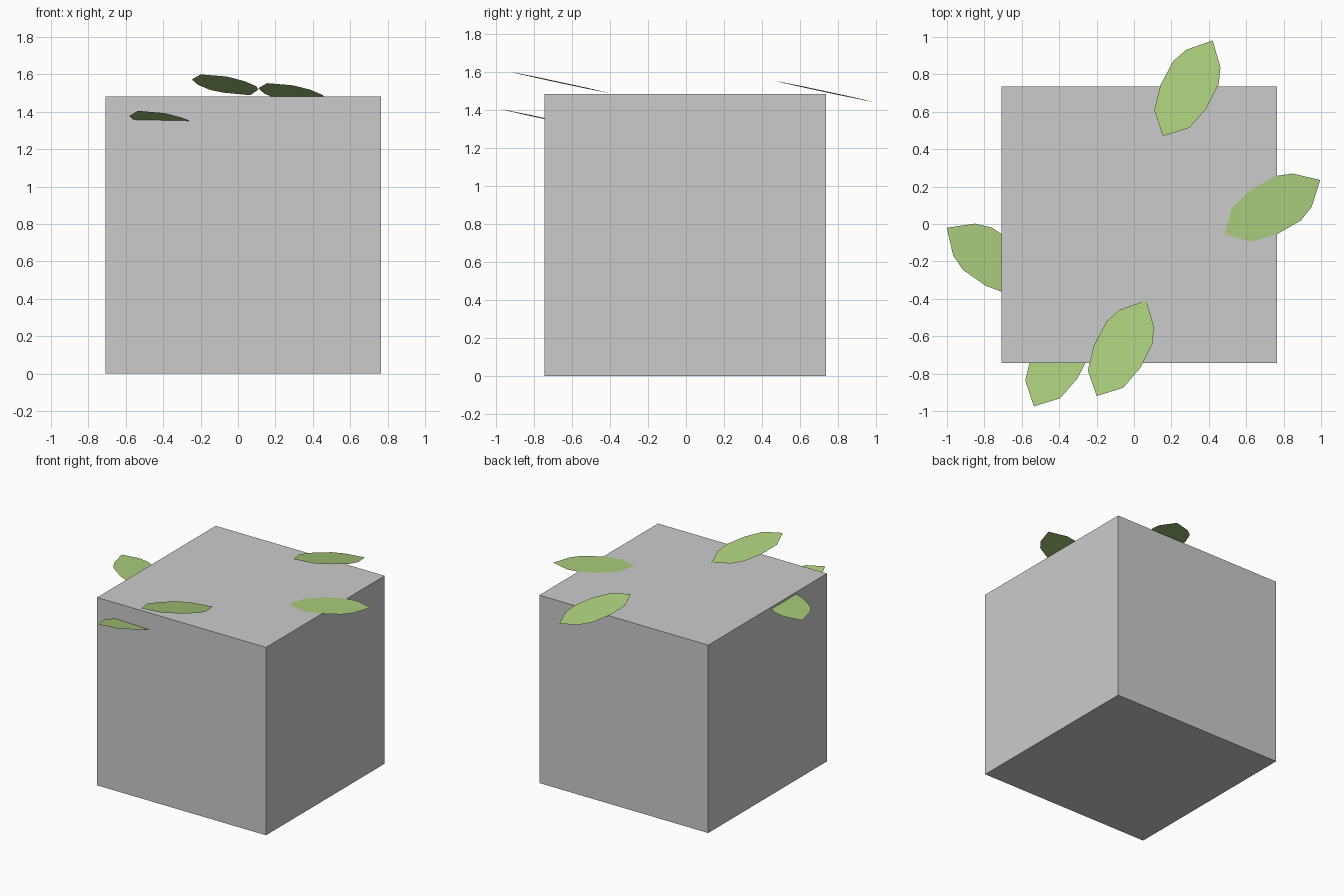
import bpy
import math
from mathutils import Vector, Matrix

if "Cube" in bpy.data.objects:
    bpy.data.objects.remove(bpy.data.objects["Cube"])

# grey block
bpy.ops.mesh.primitive_cube_add(size=1, location=(0.028, -0.004, 0.7415))
block = bpy.context.object
block.name = "block"
block.scale = (1.475, 1.48, 1.483)

green = bpy.data.materials.new("leaf_green")
green.diffuse_color = (0.4, 0.6, 0.2, 1)
green.use_nodes = True
green.node_tree.nodes["Principled BSDF"].inputs["Base Color"].default_value = green.diffuse_color

# symmetric ten-sided leaf outline: (distance along leaf, half width)
half = [(0.104, 0.105), (0.241, 0.138), (0.389, 0.137), (0.476, 0.103)]
outline = ([(0, 0)] + [(u, -v) for u, v in half] + [(0.587, 0)]
           + [(u, v) for u, v in reversed(half)])
leaf_mesh = bpy.data.meshes.new("leaf")
leaf_mesh.from_pydata([(u, v, 0) for u, v in outline], [], [range(len(outline))])
leaf_mesh.materials.append(green)


def leaf(name, base, heading, normal=(0, 0, 1)):
    """Place a leaf with its base tip at a point, turned and tilted."""
    ob = bpy.data.objects.new(name, leaf_mesh)
    tilt = Vector((0, 0, 1)).rotation_difference(Vector(normal)).to_matrix().to_4x4()
    ob.matrix_world = (Matrix.Translation(base) @ tilt
                       @ Matrix.Rotation(math.radians(heading), 4, 'Z'))
    bpy.context.collection.objects.link(ob)


# tilted leaves at the front and back
slope = (0.02, 0.207, 1)
leaf("front_leaf", (-0.20, -0.92, 1.60), 63, slope)
leaf("front_left_leaf", (-0.535, -0.975, 1.405), 63, slope)
leaf("back_leaf", (0.155, 0.47, 1.553), 63, slope)

# level leaves at the sides
leaf("right_leaf", (0.485, -0.055, 1.486), 29.6)
leaf("left_leaf", (-0.516, -0.352, 1.467), 145.6)
